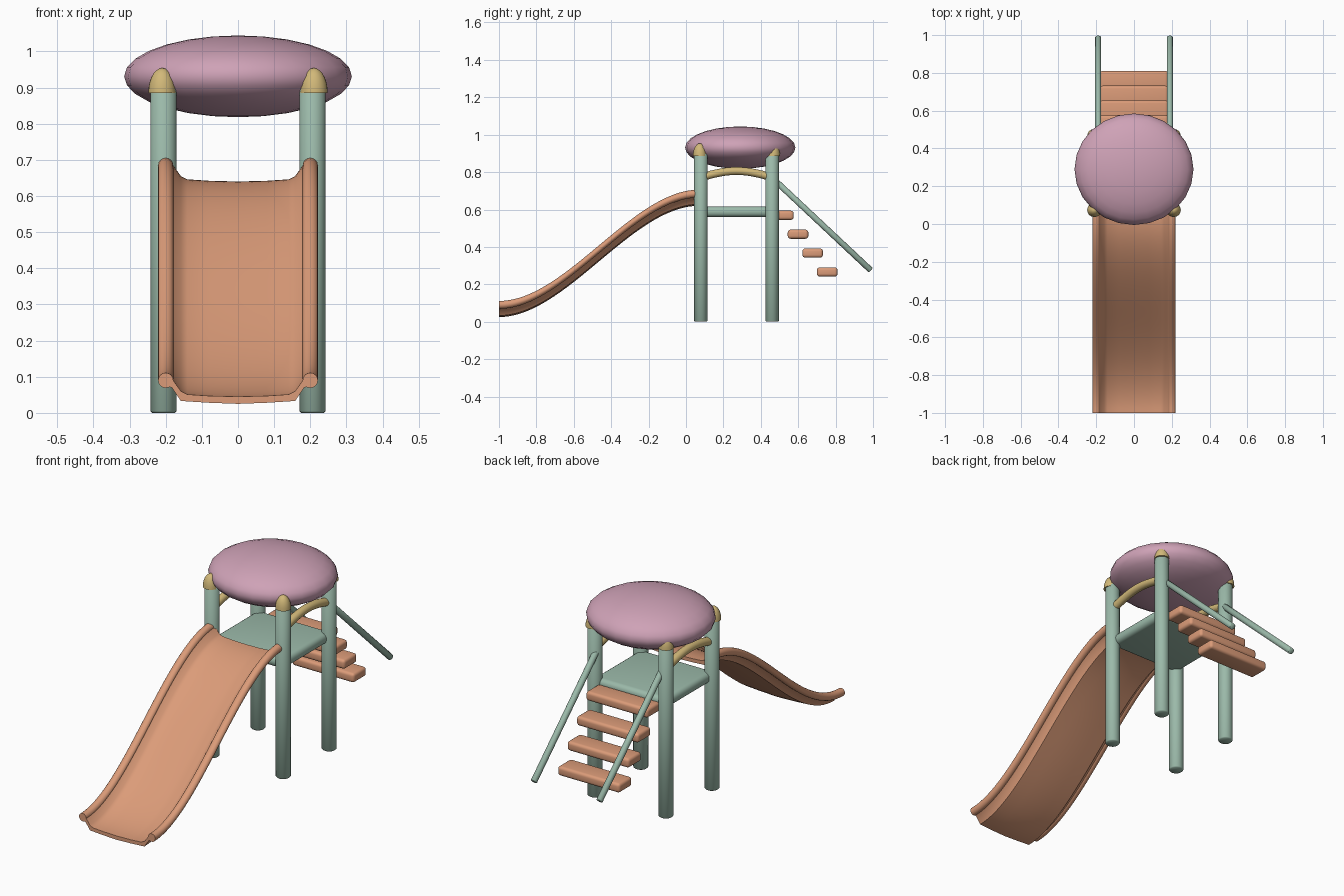
import bpy, bmesh, math
from mathutils import Vector, Matrix

cube = bpy.data.objects.get("Cube")
if cube:
    bpy.data.objects.remove(cube, do_unlink=True)


def material(name, rgb):
    m = bpy.data.materials.new(name)
    m.use_nodes = True
    m.diffuse_color = (*rgb, 1)
    m.node_tree.nodes["Principled BSDF"].inputs["Base Color"].default_value = (*rgb, 1)
    return m


PINK = material("dusty pink", (0.62, 0.36, 0.47))
ORANGE = material("soft orange", (0.71, 0.33, 0.19))
GREEN = material("sage green", (0.33, 0.49, 0.40))
YELLOW = material("mustard yellow", (0.64, 0.48, 0.19))


def finish(name, bm, mat, angle=40):
    bmesh.ops.recalc_face_normals(bm, faces=bm.faces)
    mesh = bpy.data.meshes.new(name)
    bm.to_mesh(mesh)
    bm.free()
    mesh.materials.append(mat)
    obj = bpy.data.objects.new(name, mesh)
    bpy.context.collection.objects.link(obj)
    bpy.ops.object.select_all(action='DESELECT')
    obj.select_set(True)
    bpy.context.view_layer.objects.active = obj
    bpy.ops.object.shade_smooth_by_angle(angle=math.radians(angle))
    return obj


def skin(bm, rings):
    """Join equal rings of points into a closed, capped skin."""
    loops = [[bm.verts.new(p) for p in ring] for ring in rings]
    n = len(loops[0])
    for a, b in zip(loops, loops[1:]):
        for i in range(n):
            j = (i + 1) % n
            bm.faces.new((a[i], a[j], b[j], b[i]))
    bm.faces.new(loops[0])
    bm.faces.new(loops[-1])


def circle(r, n):
    return [(r * math.cos(math.tau * i / n), r * math.sin(math.tau * i / n)) for i in range(n)]


def rod(name, start, end, r, mat, rim=0.004):
    """Straight round bar with slightly eased ends."""
    a, b = Vector(start), Vector(end)
    d = (b - a).normalized()
    turn = d.to_track_quat('Z', 'Y')
    bm = bmesh.new()
    stations = [(a, r - rim), (a + d * rim, r), (b - d * rim, r), (b, r - rim)]
    skin(bm, [[p + turn @ Vector((u, v, 0)) for u, v in circle(rad, 24)] for p, rad in stations])
    return finish(name, bm, mat, 50)


def block(name, centre, size, bevel, mat):
    bm = bmesh.new()
    bmesh.ops.create_cube(bm, size=1, matrix=Matrix.Translation(centre) @ Matrix.Diagonal((*size, 1)))
    bmesh.ops.bevel(bm, geom=bm.edges[:], offset=bevel, segments=4, profile=0.5, affect='EDGES')
    return finish(name, bm, mat)


def ellipsoid(name, centre, radii, mat, half=False):
    bm = bmesh.new()
    bmesh.ops.create_uvsphere(bm, u_segments=24, v_segments=14, radius=1)
    if half:
        bmesh.ops.bisect_plane(bm, geom=bm.verts[:] + bm.edges[:] + bm.faces[:],
                               plane_co=(0, 0, 0), plane_no=(0, 0, -1), clear_outer=True)
        bmesh.ops.holes_fill(bm, edges=[e for e in bm.edges if e.is_boundary])
    bmesh.ops.transform(bm, matrix=Matrix.Translation(centre) @ Matrix.Diagonal((*radii, 1)), verts=bm.verts)
    return finish(name, bm, mat)


# Posts with domed caps
FRONT, BACK = 0.08, 0.46
for side, s in (("left", 1), ("right", -1)):
    for place, y in (("front", FRONT), ("back", BACK)):
        out = -0.006 if place == "front" else 0.006
        rod(f"{place}_{side}_post", (s * 0.206, y, 0), (s * 0.206, y, 0.9), 0.036, GREEN, 0.005)
        ellipsoid(f"{place}_{side}_cap", (s * 0.21, y + out, 0.885), (0.038, 0.037, 0.069), YELLOW, True)

# Roof and platform
ellipsoid("roof", (0, 0.29, 0.931), (0.315, 0.295, 0.113), PINK)
block("platform", (0, 0.27, 0.588), (0.43, 0.4, 0.056), 0.025, GREEN)

# Arched side handles and sloping stair rails
for side, s in (("left", 1), ("right", -1)):
    bm = bmesh.new()
    rings = []
    for i in range(15):
        t = i / 14
        y = FRONT + (BACK - FRONT) * t
        slope = 0.1 * math.pi * math.cos(math.pi * t)
        n = Vector((0, -slope, 1)).normalized()
        mid = Vector((s * 0.205, y, 0.772 + 0.034 * math.sin(math.pi * t)))
        rings.append([mid + Vector((u, 0, 0)) + n * v for u, v in circle(0.021, 16)])
    skin(bm, rings)
    finish(f"{side}_handle", bm, YELLOW)
    rod(f"{side}_stair_rail", (s * 0.19, 0.46, 0.77), (s * 0.19, 0.988, 0.275), 0.016, GREEN, 0.002)

# Stair steps
for i in range(4):
    block(f"step_{i + 1}", (0, 0.521 + 0.078 * i, 0.569 - 0.101 * i), (0.36, 0.11, 0.049), 0.015, ORANGE)

# Slide: trough and two rolled lips following one S-shaped path
path = []
for i in range(41):
    t = i / 40
    path.append((-1 + 1.07 * t, 0.595 * t * t * (3 - 2 * t)))

half_top = [(0.0, 0.045), (0.08, 0.047), (0.14, 0.051), (0.158, 0.06), (0.19, 0.105)]
half_bottom = [(0.2, 0.075), (0.183, 0.07), (0.158, 0.033), (0.08, 0.028), (0.0, 0.025)]
right_half = half_top + half_bottom
profile = right_half + [(-x, z) for x, z in reversed(right_half[1:-1])]


def sweep(name, section):
    bm = bmesh.new()
    skin(bm, [[(x, y, z + rise) for x, z in section] for y, rise in path])
    return finish(name, bm, ORANGE)


sweep("slide_bed", profile)
for side, s in (("left", 1), ("right", -1)):
    sweep(f"{side}_slide_lip", [(s * 0.2 + u, 0.09 + v) for u, v in circle(0.021, 16)])
